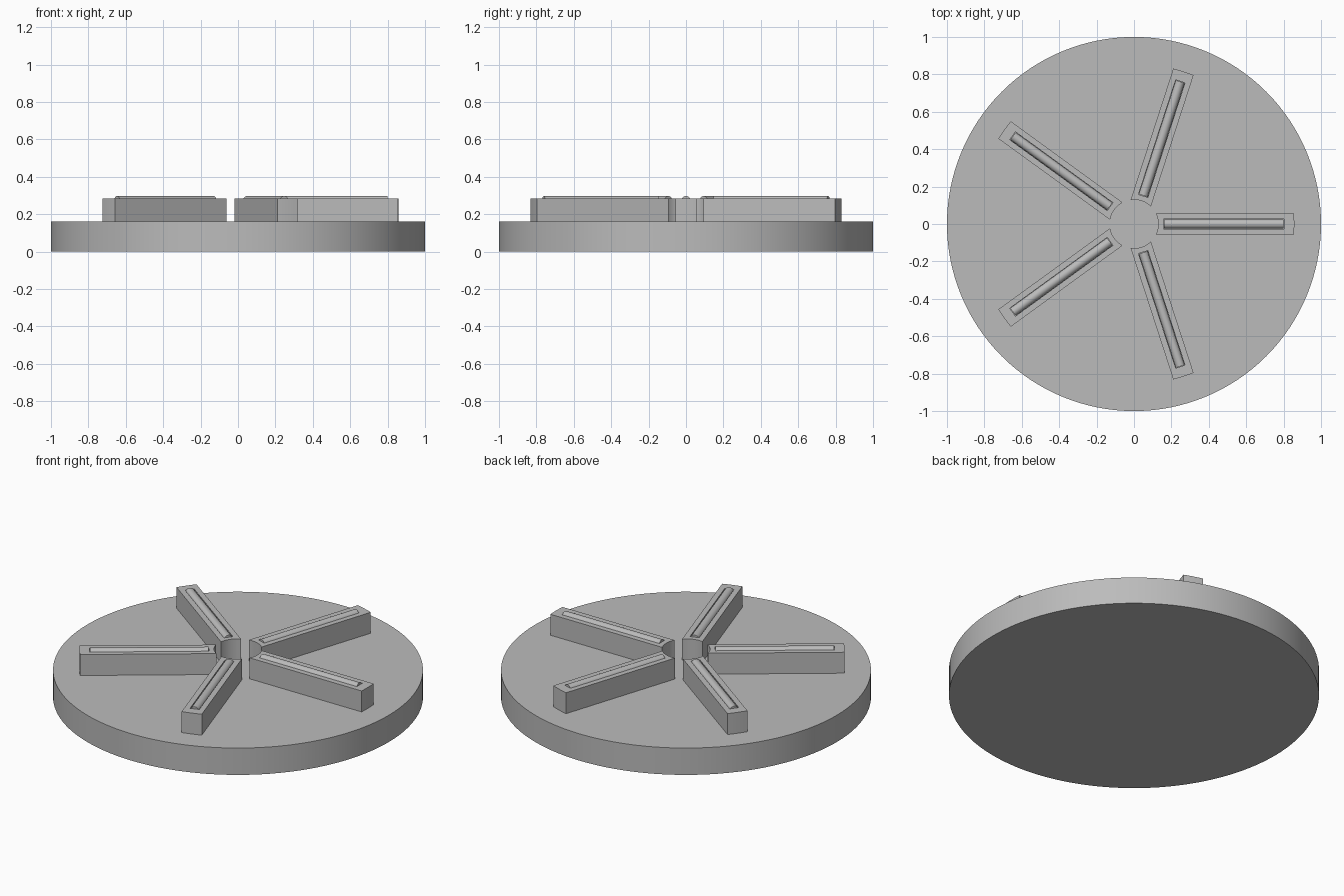
import bpy, bmesh, math
from mathutils import Matrix

if "Cube" in bpy.data.objects:
    bpy.data.objects.remove(bpy.data.objects["Cube"])

grey = bpy.data.materials.new("plain grey")
grey.diffuse_color = (0.5, 0.5, 0.5, 1)
grey.use_nodes = True
grey.node_tree.nodes["Principled BSDF"].inputs["Base Color"].default_value = grey.diffuse_color


def finish(name, bm, angle=0.0):
    bmesh.ops.recalc_face_normals(bm, faces=bm.faces)
    me = bpy.data.meshes.new(name)
    bm.to_mesh(me)
    bm.free()
    me.materials.append(grey)
    ob = bpy.data.objects.new(name, me)
    bpy.context.collection.objects.link(ob)
    ob.rotation_euler.z = angle
    return ob


def smooth(ob):
    bpy.ops.object.select_all(action='DESELECT')
    ob.select_set(True)
    bpy.context.view_layer.objects.active = ob
    bpy.ops.object.shade_smooth_by_angle(angle=math.radians(30))


def prism(bm, outline, z0, z1):
    face = bm.faces.new([bm.verts.new((x, y, z0)) for x, y in outline])
    ext = bmesh.ops.extrude_face_region(bm, geom=[face])
    verts = [g for g in ext["geom"] if isinstance(g, bmesh.types.BMVert)]
    bmesh.ops.translate(bm, verts=verts, vec=(0, 0, z1 - z0))


# Round base disc
bm = bmesh.new()
bmesh.ops.create_cone(bm, cap_ends=True, segments=128, radius1=1, radius2=1,
                      depth=0.16, matrix=Matrix.Translation((0, 0, 0.08)))
smooth(finish("base_disc", bm))

INNER, OUTER, HALF = 0.13, 0.857, 0.057   # spoke reach and half width
ROD0, ROD1, ROD_R, ROD_Z = 0.16, 0.80, 0.025, 0.272


def arc(radius, steps=8):
    a = math.asin(HALF / radius)
    return [(radius * math.cos(t), radius * math.sin(t))
            for t in (-a + 2 * a * i / steps for i in range(steps + 1))]


for i in range(5):
    angle = i * math.tau / 5

    # Spoke with a hollowed inner end
    bm = bmesh.new()
    prism(bm, arc(OUTER) + arc(INNER)[::-1], 0.16, 0.285)
    spoke = finish(f"spoke_{i + 1}", bm, angle)

    # Slot along the top of the spoke
    bm = bmesh.new()
    w = ROD_R + 0.001
    prism(bm, [(ROD0 - 0.002, -w), (ROD1 + 0.002, -w),
               (ROD1 + 0.002, w), (ROD0 - 0.002, w)], ROD_Z - ROD_R, 0.35)
    cutter = finish(f"slot_cutter_{i + 1}", bm, angle)
    cutter.hide_render = True
    cutter.hide_set(True)
    cut = spoke.modifiers.new("slot", 'BOOLEAN')
    cut.operation, cut.solver, cut.object = 'DIFFERENCE', 'EXACT', cutter
    smooth(spoke)

    # Round rod lying in the slot
    bm = bmesh.new()
    place = Matrix.Translation(((ROD0 + ROD1) / 2, 0, ROD_Z)) @ Matrix.Rotation(math.pi / 2, 4, 'Y')
    bmesh.ops.create_cone(bm, cap_ends=True, segments=32, radius1=ROD_R,
                          radius2=ROD_R, depth=ROD1 - ROD0, matrix=place)
    smooth(finish(f"rod_{i + 1}", bm, angle))
